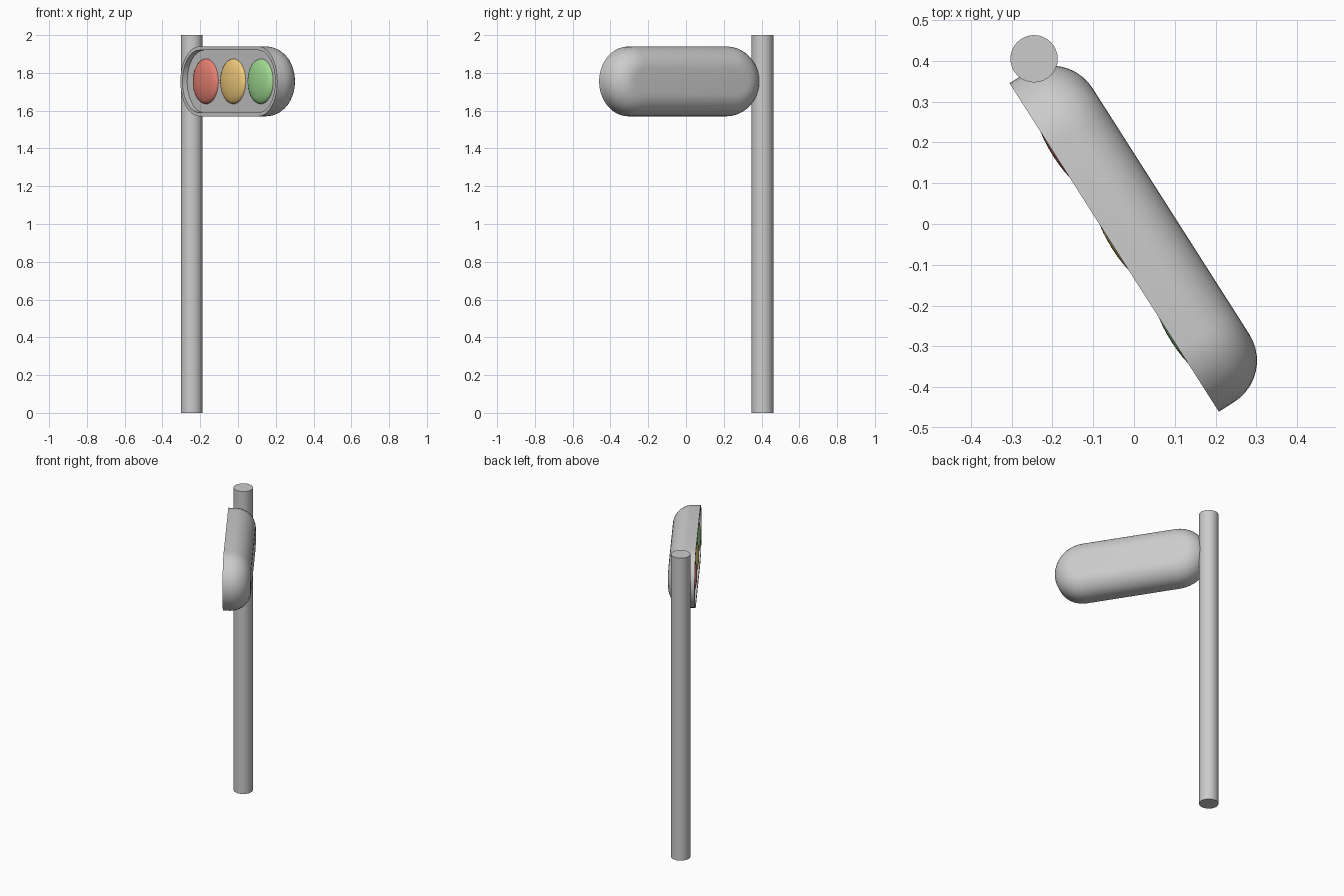
import bpy, bmesh, math
from mathutils import Matrix

if "Cube" in bpy.data.objects:
    bpy.data.objects.remove(bpy.data.objects["Cube"])

# Local frame of the lamp head: x along its length, y into its depth, z up
HEAD = Matrix.Translation((-0.0485, -0.0575, 1.755)) @ Matrix.Rotation(math.radians(-57.5), 4, 'Z')
LENGTH, RADIUS = 0.955, 0.185


def make_object(name, bm, matrix, color=None):
    bmesh.ops.recalc_face_normals(bm, faces=bm.faces)
    mesh = bpy.data.meshes.new(name)
    bm.to_mesh(mesh)
    bm.free()
    obj = bpy.data.objects.new(name, mesh)
    bpy.context.collection.objects.link(obj)
    obj.matrix_world = matrix
    if color:
        mat = bpy.data.materials.new(name + "_colour")
        mat.diffuse_color = (*color, 1)
        mat.use_nodes = True
        mat.node_tree.nodes["Principled BSDF"].inputs["Base Color"].default_value = mat.diffuse_color
        mesh.materials.append(mat)
    bpy.ops.object.select_all(action='DESELECT')
    bpy.context.view_layer.objects.active = obj
    obj.select_set(True)
    bpy.ops.object.shade_smooth_by_angle(angle=math.radians(35))
    return obj


def stadium(bm, depth, inset, steps=20):
    """Ring of vertices: a pill outline at a given depth and inset."""
    r, half = RADIUS - inset, LENGTH / 2 - RADIUS
    ring = []
    for side in (0, 1):
        for i in range(steps + 1):
            a = -math.pi / 2 + math.pi * (side + i / steps)
            cx = half if side == 0 else -half
            ring.append(bm.verts.new((cx + r * math.cos(a), depth, r * math.sin(a))))
    return ring


# Pole
bm = bmesh.new()
bmesh.ops.create_cone(bm, cap_ends=True, segments=32, radius1=0.058, radius2=0.058, depth=2)
make_object("pole", bm, Matrix.Translation((-0.245, 0.405, 1)))

# Housing: recessed panel, thin rim, straight wall, rounded back
profile = [(0.03, 0.02), (0, 0.02), (0, 0)]
for k in range(11):
    a = math.pi / 2 * k / 10
    profile.append((0.045 + 0.12 * math.sin(a), 0.12 * (1 - math.cos(a))))
bm = bmesh.new()
rings = [stadium(bm, d, i) for d, i in profile]
for a, b in zip(rings, rings[1:]):
    n = len(a)
    for i in range(n):
        j = (i + 1) % n
        bm.faces.new((a[i], a[j], b[j], b[i]))
bm.faces.new(rings[0])
bm.faces.new(rings[-1])
make_object("housing", bm, HEAD)

# Three domed lenses
for name, x, color in (("red_lens", -0.27, (0.80, 0.22, 0.17)),
                       ("amber_lens", 0, (0.88, 0.60, 0.20)),
                       ("green_lens", 0.27, (0.36, 0.72, 0.29))):
    bm = bmesh.new()
    bmesh.ops.create_uvsphere(bm, u_segments=32, v_segments=16, radius=1)
    bmesh.ops.scale(bm, vec=(0.12, 0.12, 0.036), verts=bm.verts)
    bmesh.ops.rotate(bm, matrix=Matrix.Rotation(math.pi / 2, 3, 'X'), verts=bm.verts)
    make_object(name, bm, HEAD @ Matrix.Translation((x, 0.03, 0)), color)
